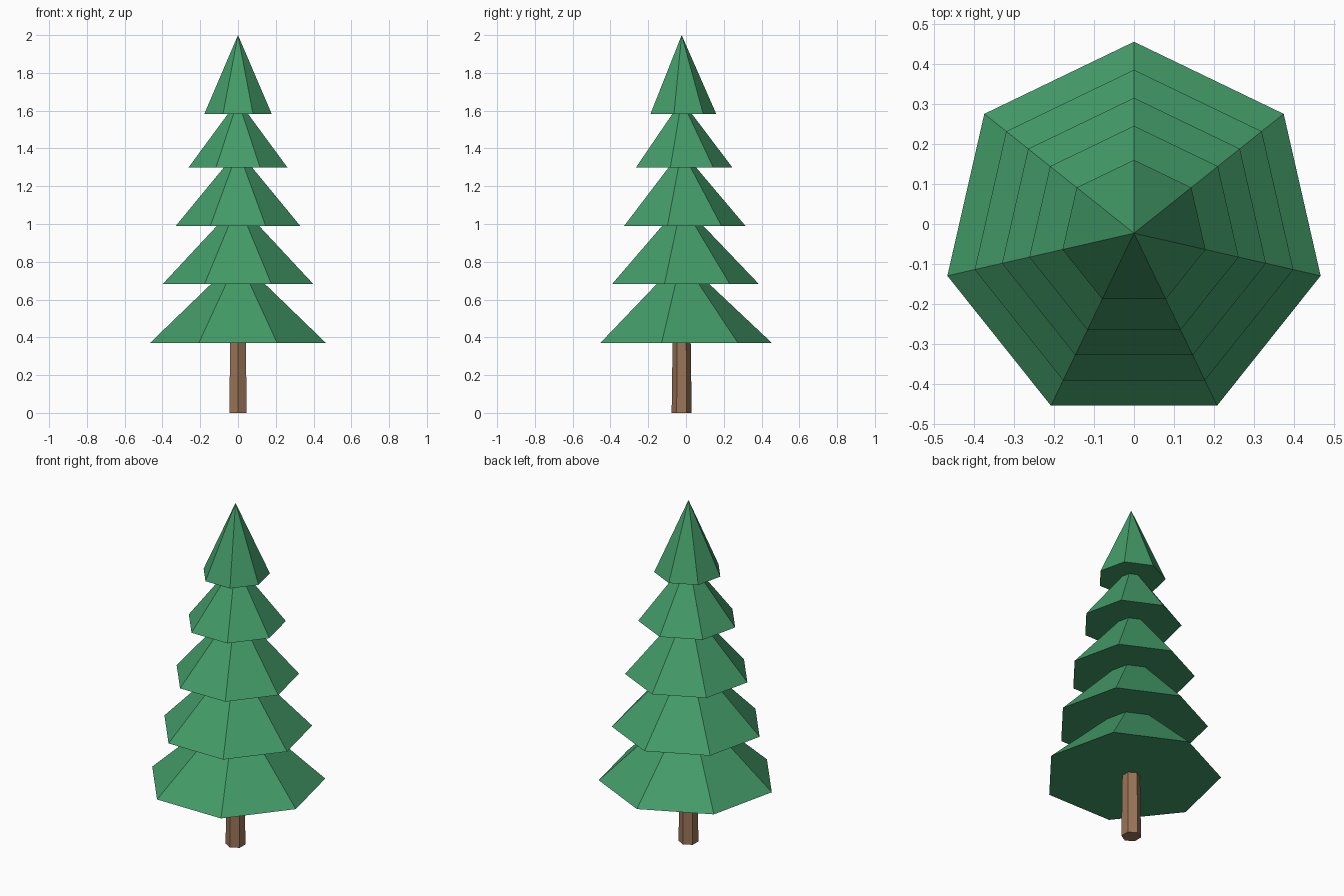
import bpy
import math

if "Cube" in bpy.data.objects:
    bpy.data.objects.remove(bpy.data.objects["Cube"])

CENTRE_Y = -0.023  # odd-sided tiers sit slightly off the bounding-box centre


def srgb(r, g, b):
    def lin(c):
        c /= 255
        return c / 12.92 if c <= 0.04045 else ((c + 0.055) / 1.055) ** 2.4
    return (lin(r), lin(g), lin(b), 1.0)


def material(name, colour):
    mat = bpy.data.materials.new(name)
    mat.diffuse_color = colour
    mat.use_nodes = True
    mat.node_tree.nodes["Principled BSDF"].inputs["Base Color"].default_value = mat.diffuse_color
    return mat


def cone(name, sides, r_bottom, r_top, z0, z1, mat):
    """Flat-shaded cone or tapered prism with one corner towards +y."""
    bpy.ops.mesh.primitive_cone_add(
        vertices=sides, radius1=r_bottom, radius2=r_top, depth=z1 - z0,
        end_fill_type='NGON', location=(0, CENTRE_Y, (z0 + z1) / 2))
    obj = bpy.context.object
    obj.name = name
    obj.data.materials.append(mat)
    # Turn the first corner to face exactly +y
    first = obj.data.vertices[0].co
    obj.rotation_euler.z = math.pi / 2 - math.atan2(first.y, first.x)
    return obj


green = material("needle_green", srgb(67, 155, 104))
brown = material("bark_brown", srgb(154, 117, 88))

# Six-sided trunk, tapering slightly into the lowest tier
cone("trunk", 6, 0.053, 0.047, 0.0, 0.45, brown)

# Seven-sided foliage tiers: base radius, base height, tip height
tiers = [
    (0.478, 0.37, 0.82),
    (0.408, 0.683, 1.11),
    (0.338, 0.99, 1.39),
    (0.268, 1.30, 1.655),
    (0.183, 1.583, 2.0),
]
for i, (radius, base, tip) in enumerate(tiers, 1):
    cone(f"foliage_tier_{i}", 7, radius, 0.0, base, tip, green)
